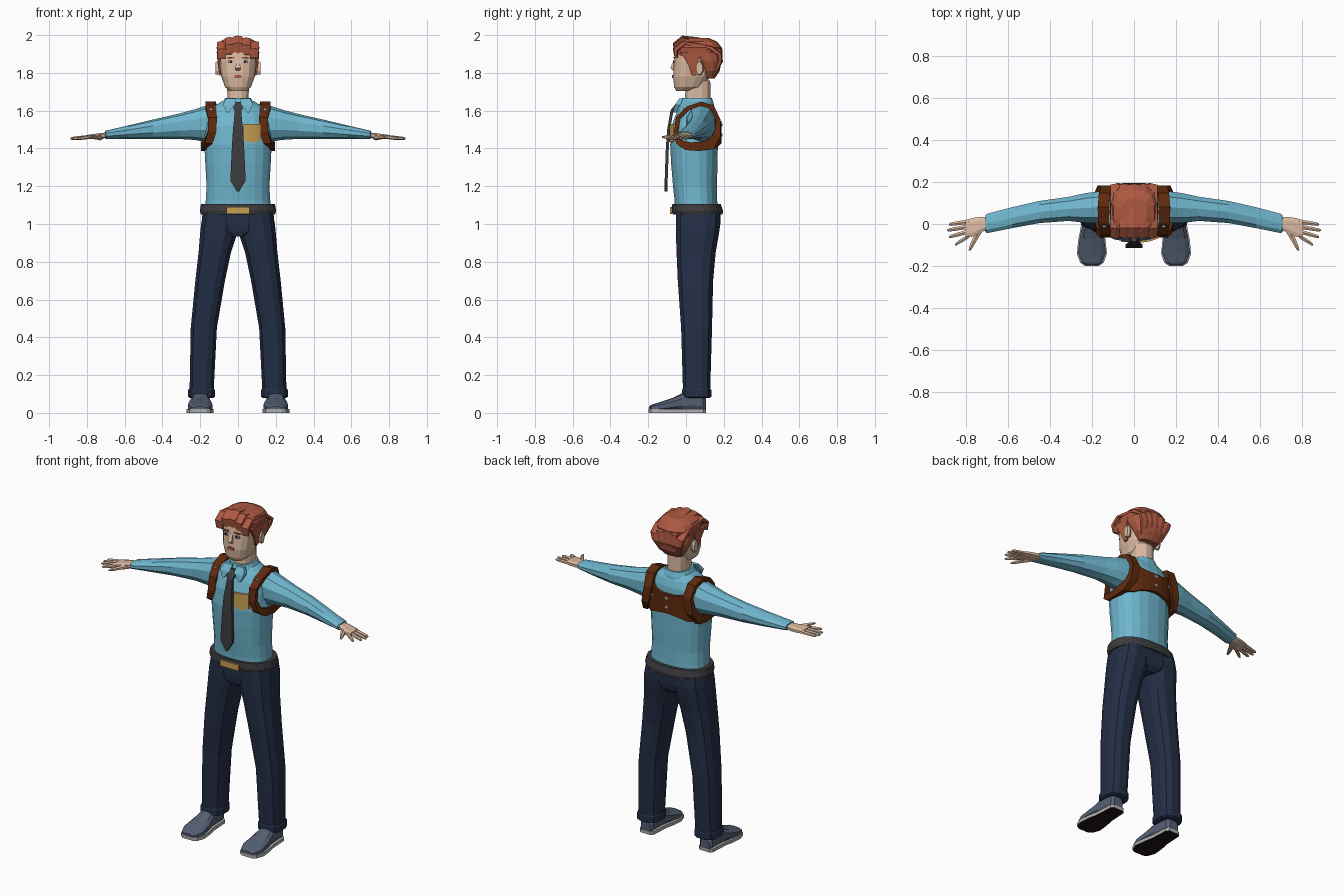
import bpy, bmesh, math, random
from mathutils import Vector

random.seed(4)

def material(name, r, g, b):
    m = bpy.data.materials.new(name)
    m.diffuse_color = (r, g, b, 1)
    return m

SHIRT = material("shirt blue", 0.16, 0.47, 0.62)
NAVY = material("trouser navy", 0.017, 0.027, 0.06)
SKIN = material("skin", 0.72, 0.50, 0.36)
HAIR = material("red hair", 0.42, 0.10, 0.054)
LEATHER = material("brown leather", 0.115, 0.023, 0.004)
GOLD = material("gold", 0.58, 0.35, 0.09)
CHARCOAL = material("charcoal", 0.045, 0.045, 0.05)
SLATE = material("shoe slate", 0.09, 0.115, 0.17)
GREY = material("light grey", 0.42, 0.42, 0.42)
DARK = material("near black", 0.012, 0.007, 0.006)

def ell(axis, pos, a0, a1, b0, b1, n=12, p=2.4):
    """Superellipse ring across an axis; a and b are the extents on the other two axes."""
    pts = []
    for i in range(n):
        t = 2 * math.pi * (i + 0.5) / n
        c, s = math.cos(t), math.sin(t)
        a = (a0 + a1) / 2 + (a1 - a0) / 2 * math.copysign(abs(c) ** (2 / p), c)
        b = (b0 + b1) / 2 + (b1 - b0) / 2 * math.copysign(abs(s) ** (2 / p), s)
        pts.append(Vector({"x": (pos, a, b), "y": (a, pos, b), "z": (a, b, pos)}[axis]))
    return pts

def rect(axis, pos, a0, a1, b0, b1):
    return ell(axis, pos, a0, a1, b0, b1, 4, 80)

def loft(name, rings, mat, mirror=False, closed=False, under=None):
    """Skin a list of rings; optional mirroring, closed loop, and a second colour underneath."""
    bm = bmesh.new()
    vs = [[bm.verts.new(v) for v in r] for r in rings]
    n, m = len(vs[0]), len(vs)
    for k in range(m if closed else m - 1):
        a, b = vs[k], vs[(k + 1) % m]
        for i in range(n):
            bm.faces.new((a[i], a[(i + 1) % n], b[(i + 1) % n], b[i]))
    if not closed:
        bm.faces.new(vs[0])
        bm.faces.new(vs[-1])
    bmesh.ops.recalc_face_normals(bm, faces=bm.faces)
    if under:
        for f in bm.faces:
            f.material_index = int(f.normal.z < -0.7)
    me = bpy.data.meshes.new(name)
    bm.to_mesh(me)
    bm.free()
    me.materials.append(mat)
    if under:
        me.materials.append(under)
    ob = bpy.data.objects.new(name, me)
    bpy.context.collection.objects.link(ob)
    if mirror:
        ob.modifiers.new("mirror", "MIRROR")
    return ob

def body(name, prof, mat, n=16, p=2.4):
    """Symmetric loft from (z, half width, front y, back y)."""
    return loft(name, [ell("z", z, -w, w, f, b, n, p) for z, w, f, b in prof], mat)

def plate(name, x, y, z, w, h, mat, mirror=True, t=0.004):
    return loft(name, [rect("y", y - t, x - w, x + w, z - h, z + h),
                       rect("y", y + t, x - w, x + w, z - h, z + h)], mat, mirror)

def band_ring(x, y, z, hx, hr, cy, cz, n=4, p=80):
    """Ring spanned by x and the radial direction from (cy, cz)."""
    r = Vector((0, y - cy, z - cz)).normalized()
    return [Vector((x + v.x, y, z)) + r * v.y for v in ell("z", 0, -hx, hx, -hr, hr, n, p)]

# Shirt torso
TORSO = [(1.06, .178, -.06, .17), (1.13, .172, -.062, .166), (1.2, .168, -.07, .165),
         (1.32, .175, -.08, .168), (1.42, .18, -.085, .17), (1.52, .172, -.077, .17),
         (1.58, .162, -.055, .165), (1.62, .135, -.035, .152), (1.65, .085, -.012, .135)]
body("shirt_torso", TORSO, SHIRT, 20)

def surf(x, z, side):
    """y of the torso surface at x, z; side -1 is the front, 1 the back."""
    for lo, hi in zip(TORSO, TORSO[1:]):
        if lo[0] <= z <= hi[0]:
            t = (z - lo[0]) / (hi[0] - lo[0])
            w, f, b = (lo[i] + t * (hi[i] - lo[i]) for i in (1, 2, 3))
            return (f + b) / 2 + side * (b - f) / 2 * max(0, 1 - abs(x / w) ** 2.4) ** (1 / 2.4)

# Sleeves with cuffs
SLEEVE = [(.10, .015, .15, 1.44, 1.63), (.17, .0, .158, 1.435, 1.627), (.23, .002, .15, 1.445, 1.607),
          (.31, .012, .132, 1.45, 1.585), (.45, .002, .112, 1.45, 1.553), (.58, -.022, .082, 1.45, 1.522),
          (.70, -.046, .05, 1.45, 1.494), (.705, -.04, .044, 1.456, 1.49)]
loft("sleeves", [ell("x", *r, 10, 2.2) for r in SLEEVE], SHIRT, True)

# Collar ring and points
body("collar", [(1.605, .10, -.045, .152), (1.64, .085, -.035, .148), (1.668, .068, -.022, .138)], SHIRT)
loft("collar_points", [rect("z", 1.665, .012, .065, -.035, -.015), rect("z", 1.63, .018, .08, -.06, -.03),
                       rect("z", 1.59, .05, .06, -.068, -.05)], SHIRT, True)

# Tie with knot
TIE = [(1.645, .02, -.04), (1.61, .024, -.068), (1.595, .017, -.075), (1.5, .027, -.092),
       (1.4, .033, -.099), (1.23, .041, -.105), (1.172, .006, -.105)]
loft("tie", [rect("z", z, -w, w, y - .008, y + .008) for z, w, y in TIE], CHARCOAL)

# Chest badge
loft("chest_badge", [rect("x", x, surf(x, 1.48, -1) - .009, surf(x, 1.48, -1) + .001, lo, 1.53)
                     for x, lo in ((.03, 1.45), (.05, 1.435), (.075, 1.43), (.1, 1.435), (.118, 1.44))], GOLD)

# Belt and buckle
body("belt", [(1.05, .198, -.072, .195), (1.07, .204, -.078, .197), (1.105, .198, -.074, .186)], CHARCOAL, 20)
plate("belt_buckle", 0, -.079, 1.072, .062, .018, GOLD, False, .006)

# Shoulder harness loops
LOOP = [(.145, .08, 1.637, .028, .011), (.145, .01, 1.612, .026, .012), (.135, -.042, 1.56, .024, .012),
        (.137, -.052, 1.49, .023, .012), (.155, -.038, 1.435, .022, .017), (.176, .01, 1.412, .013, .024),
        (.182, .07, 1.41, .013, .024), (.176, .13, 1.42, .014, .028), (.15, .165, 1.47, .024, .02),
        (.132, .170, 1.55, .026, .013), (.14, .14, 1.617, .027, .013)]
loft("harness_loops", [band_ring(*r, .075, 1.52) for r in LOOP], LEATHER, True, True)

# Harness back panel
PANEL = [(.155, 1.40, 1.53), (.125, 1.40, 1.585), (.09, 1.415, 1.555), (.045, 1.425, 1.545)]
PANEL = PANEL + [(0, 1.43, 1.545)] + [(-x, a, b) for x, a, b in reversed(PANEL)]
loft("harness_back_panel", [rect("x", x, surf(x, 1.48, 1) - .008, surf(x, 1.48, 1) + .018, a, b)
                            for x, a, b in PANEL], LEATHER)

# Harness rivets
for x, y, z in ((.142, -.012, 1.605), (.148, -.052, 1.462), (.115, surf(.115, 1.48, 1) + .018, 1.51)):
    plate("harness_rivets", x, y, z, .008, .008, GREY)
for z in (1.47, 1.525):
    plate("back_rivet", 0, .188, z, .008, .008, GREY, False)

# Trousers: hips, legs and turned-up cuffs
body("trouser_hips", [(.935, .06, -.04, .15), (.96, .15, -.05, .175), (1.0, .196, -.055, .183),
                      (1.07, .19, -.056, .185)], NAVY, 16, 2.6)
LEGS = [(1.06, .0, .186, -.056, .183), (1.0, .0, .198, -.056, .185), (.94, .005, .204, -.056, .176),
        (.85, .035, .211, -.053, .16), (.7, .067, .228, -.046, .146), (.45, .11, .252, -.028, .14),
        (.12, .127, .258, -.018, .13)]
loft("trouser_legs", [ell("z", *r, 12, 2.6) for r in LEGS], NAVY, True)
loft("trouser_cuffs", [ell("z", z, .121 + d, .266 - d, -.024 + d, .136 - d, 12, 2.6)
                       for z, d in ((.128, .004), (.12, 0), (.085, 0), (.08, .008))], NAVY, True)

# Shoes: y, half width, top height
SHOE = [(.105, .03, .075), (.09, .044, .10), (.03, .047, .115), (-.02, .05, .105), (-.07, .061, .08),
        (-.14, .068, .056), (-.182, .052, .044), (-.196, .03, .034)]
loft("shoes", [ell("y", y, .2 - w, .2 + w, .008, h, 10, 2.7) for y, w, h in SHOE], SLATE, True)
loft("shoe_soles", [rect("y", y * 1.015, .196 - w, .204 + w, 0, .02) for y, w, h in SHOE], GREY, True, under=DARK)

# Hands
PALM = [(.69, -.028, .032, 1.456, 1.486), (.725, -.04, .036, 1.452, 1.482), (.76, -.06, .032, 1.45, 1.478),
        (.80, -.07, .022, 1.45, 1.472)]
loft("palms", [ell("x", *r, 8, 3) for r in PALM], SKIN, True)
for y0, y1, tip in ((.011, -.002, .88), (-.012, -.03, .888), (-.035, -.062, .88), (-.057, -.098, .85)):
    loft("fingers", [ell("x", .785 + (tip - .785) * t, y0 + (y1 - y0) * t - r, y0 + (y1 - y0) * t + r,
                         1.461 - .009 * t - r * .9, 1.461 - .009 * t + r * .9, 6, 2)
                     for t, r in ((0, .012), (.55, .011), (.9, .009), (1, .004))], SKIN, True)
loft("thumbs", [ell("y", y, x - r, x + r, 1.46 - r * .8, 1.46 + r * .8, 6, 2)
                for y, x, r in ((-.02, .73, .022), (-.06, .75, .016), (-.1, .77, .012), (-.127, .782, .006))],
     SKIN, True)

# Neck, head, nose and ears
body("neck", [(1.62, .062, -.008, .135), (1.67, .058, -.008, .132), (1.76, .06, .0, .13)], SKIN, 12)
body("head", [(1.703, .045, -.052, .03), (1.725, .07, -.064, .09), (1.78, .09, -.07, .13),
              (1.86, .1, -.065, .15), (1.92, .1, -.058, .16), (1.97, .07, -.02, .13)], SKIN, 16, 2.5)
loft("nose", [rect("z", z, -w, w, y, -.05) for z, w, y in
              ((1.868, .008, -.064), (1.825, .014, -.084), (1.812, .011, -.068))], SKIN)
loft("ears", [ell("x", x, .052, .052 + d, 1.825 - h, 1.825 + h, 8, 2)
              for x, d, h in ((.088, .03, .03), (.106, .042, .038), (.118, .036, .036))], SKIN, True)

# Face details
plate("eye_whites", .038, -.062, 1.858, .015, .007, GREY)
plate("pupils", .037, -.0635, 1.858, .006, .007, DARK)
plate("eyebrows", .038, -.063, 1.88, .019, .004, HAIR)
plate("lips", 0, -.0695, 1.782, .02, .008, HAIR, False)

# Hair: cap, nape, sideburns and swept locks
body("hair_cap", [(1.89, .108, -.056, .18), (1.935, .116, -.064, .188), (1.965, .1, -.05, .165),
                  (1.985, .06, -.02, .12)], HAIR, 14, 2.6)
body("hair_nape", [(1.77, .06, .09, .152), (1.81, .09, .08, .178), (1.86, .108, .05, .188),
                   (1.91, .113, .0, .19)], HAIR, 14, 2.6)
loft("sideburns", [rect("z", z, .085, x, a, b) for z, x, a, b in
                   ((1.785, .098, .03, .055), (1.84, .107, .012, .056), (1.91, .113, -.03, .08))], HAIR, True)
LOCK = [(-.052, 1.905), (-.056, 1.95), (-.012, 1.985), (.06, 1.974), (.13, 1.96), (.178, 1.925),
        (.18, 1.86), (.148, 1.79)]
for i in range(5):
    x = (i - 2) * .043
    drop = (x / .086) ** 2 * .026 + (random.uniform(0, .008) if i != 2 else 0)
    rings = []
    for k, (y, z) in enumerate(LOCK):
        k_x = x * (1 if k < 6 else .85 if k == 6 else .6)
        rings.append(band_ring(k_x, y, z - (drop if k < 6 else 0), .028 - .004 * (k in (0, 7)),
                               .008 if k in (0, 7) else .015, .06, 1.87, 6, 2.6))
    loft("hair_lock", rings, HAIR)
